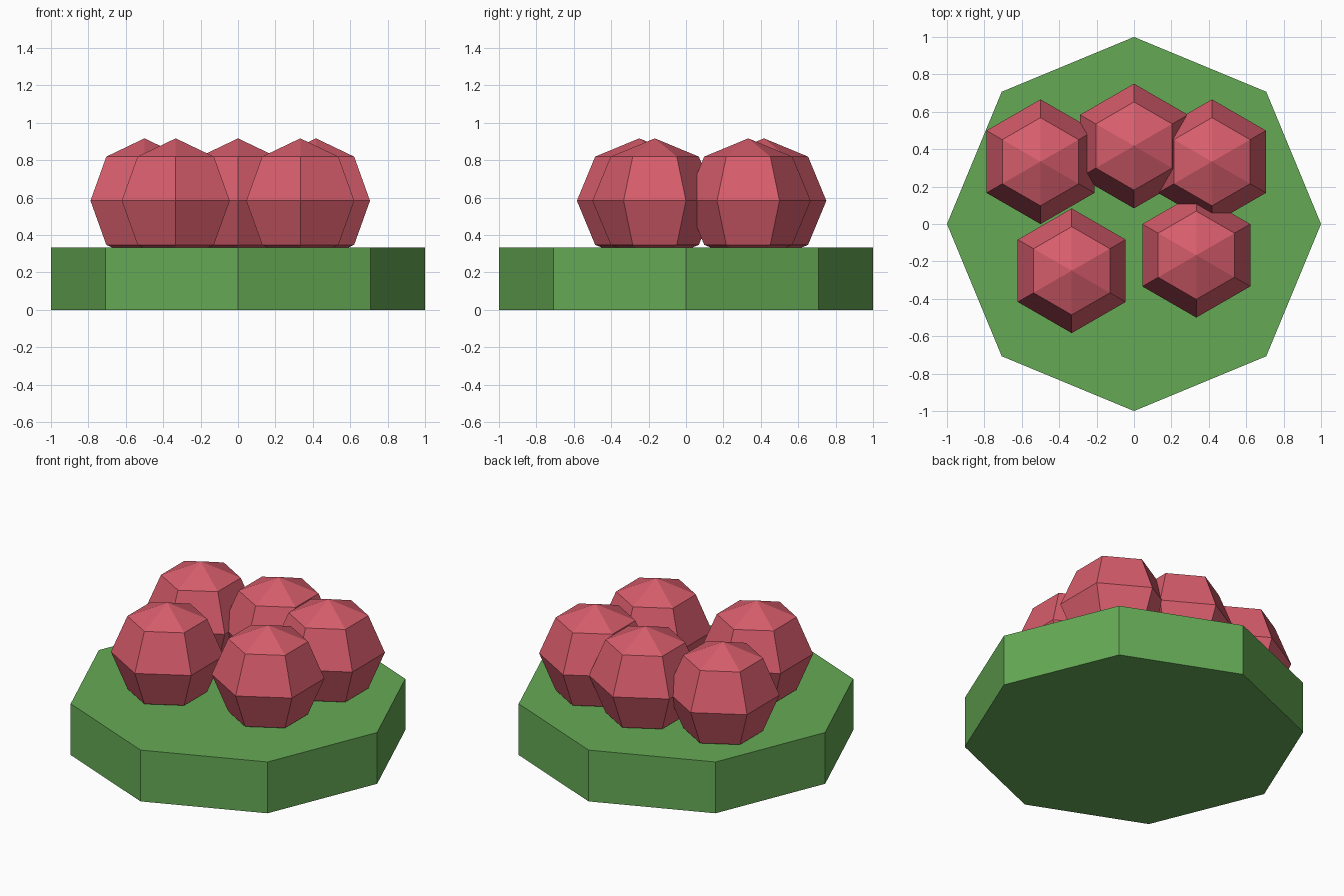
import bpy

if "Cube" in bpy.data.objects:
    bpy.data.objects.remove(bpy.data.objects["Cube"])


def paint(name, rgb):
    mat = bpy.data.materials.new(name)
    mat.diffuse_color = (*rgb, 1)
    mat.use_nodes = True
    mat.node_tree.nodes["Principled BSDF"].inputs["Base Color"].default_value = mat.diffuse_color
    return mat


green = paint("leaf_green", (0.13, 0.40, 0.09))
red = paint("berry_red", (0.68, 0.11, 0.15))

# Octagonal base slab
HEIGHT = 1 / 3
bpy.ops.mesh.primitive_cylinder_add(vertices=8, radius=1, depth=HEIGHT,
                                    location=(0, 0, HEIGHT / 2))
base = bpy.context.object
base.name = "base"
base.data.materials.append(green)

# Six-sided berries, sunk slightly into the base
RADIUS = 1 / 3
centres = [(-0.5, 0.333), (0, 0.417), (0.417, 0.333),
           (-0.333, -0.25), (0.333, -0.167)]
for i, (x, y) in enumerate(centres, 1):
    bpy.ops.mesh.primitive_uv_sphere_add(segments=6, ring_count=4, radius=RADIUS,
                                         location=(x, y, 0.583))
    berry = bpy.context.object
    berry.name = f"berry_{i}"
    berry.data.materials.append(red)
